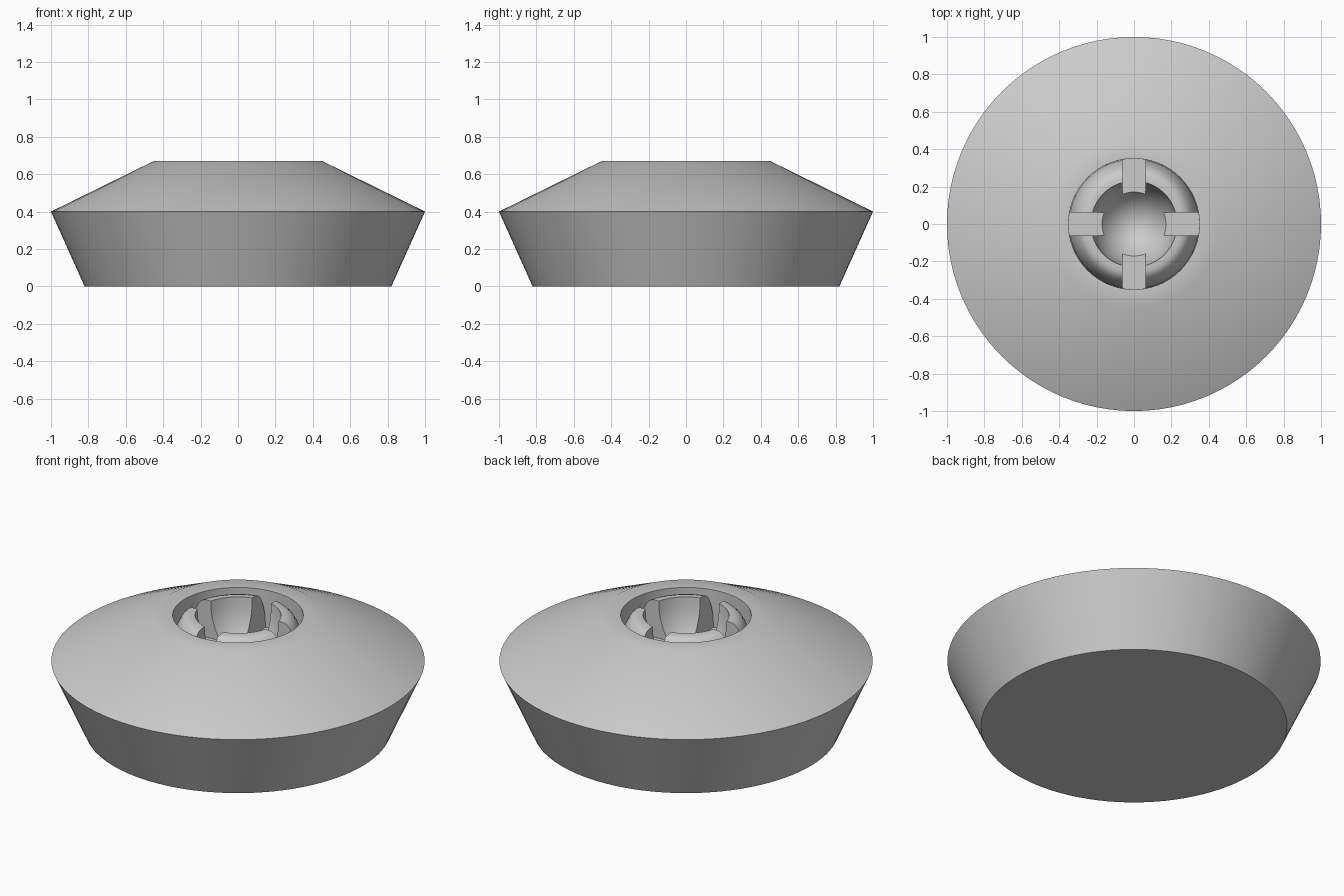
import bpy, math
import bmesh
from mathutils import Vector

default = bpy.data.objects.get("Cube")
if default:
    bpy.data.objects.remove(default, do_unlink=True)

# One plain grey for the whole model
grey = bpy.data.materials.new("plain_grey")
grey.use_nodes = True
colour = (0.6, 0.6, 0.6, 1)
grey.diffuse_color = colour
grey.node_tree.nodes["Principled BSDF"].inputs["Base Color"].default_value = colour


def add_object(name, bm):
    mesh = bpy.data.meshes.new(name)
    bmesh.ops.recalc_face_normals(bm, faces=bm.faces)
    bm.to_mesh(mesh)
    bm.free()
    mesh.materials.append(grey)
    obj = bpy.data.objects.new(name, mesh)
    bpy.context.collection.objects.link(obj)
    return obj


def lathe(name, profile, steps):
    """Spin an (r, z) profile, starting and ending on the axis, into a solid."""
    bm = bmesh.new()
    verts = [bm.verts.new((r, 0, z)) for r, z in profile]
    edges = [bm.edges.new(pair) for pair in zip(verts, verts[1:])]
    bmesh.ops.spin(bm, geom=verts + edges, cent=(0, 0, 0), axis=(0, 0, 1),
                   angle=math.tau, steps=steps, use_merge=True)
    bmesh.ops.remove_doubles(bm, verts=bm.verts, dist=0.0001)
    return add_object(name, bm)


def select_only(obj):
    bpy.ops.object.select_all(action='DESELECT')
    obj.select_set(True)
    bpy.context.view_layer.objects.active = obj


# Outer body: flared base, sloping shoulder and a round well in the top
WELL, RIM, SLOT_FLOOR = 0.35, 0.67, 0.45
body = lathe("body", [(0, 0), (0.82, 0), (1, 0.4), (0.45, RIM), (WELL, RIM),
                      (WELL, 0.3), (0, 0.3)], 96)

# Core in the well: domed outside, thin flat rim, bowl inside
dome = [(0.26 + 0.09 * math.cos(a), SLOT_FLOOR + (RIM - SLOT_FLOOR) * math.sin(a))
        for a in (math.radians(15 * i) for i in range(7))]
bowl = [(0.23 * math.cos(a), RIM - 0.33 * math.sin(a))
        for a in (math.radians(10 * i) for i in range(9))]
core = lathe("core", [(0, 0.31), (0.36, 0.31), (0.36, SLOT_FLOOR - 0.01)]
             + dome + bowl + [(0, RIM - 0.33)], 64)

# Crossed slots divide the core into four prongs
for size in (Vector((1, 0.123, 0.4)), Vector((0.123, 1, 0.4))):
    bm = bmesh.new()
    bmesh.ops.create_cube(bm, size=1)
    bmesh.ops.scale(bm, vec=size, verts=bm.verts)
    bmesh.ops.translate(bm, vec=(0, 0, SLOT_FLOOR + size.z / 2), verts=bm.verts)
    cutter = add_object("slot_cutter", bm)
    cutter.hide_render = True
    cut = core.modifiers.new("slot", 'BOOLEAN')
    cut.operation = 'DIFFERENCE'
    cut.solver = 'EXACT'
    cut.object = cutter
    select_only(core)
    bpy.ops.object.modifier_apply(modifier=cut.name)
    bpy.data.objects.remove(cutter, do_unlink=True)

for obj in (body, core):
    select_only(obj)
    bpy.ops.object.shade_smooth_by_angle(angle=math.radians(30))
